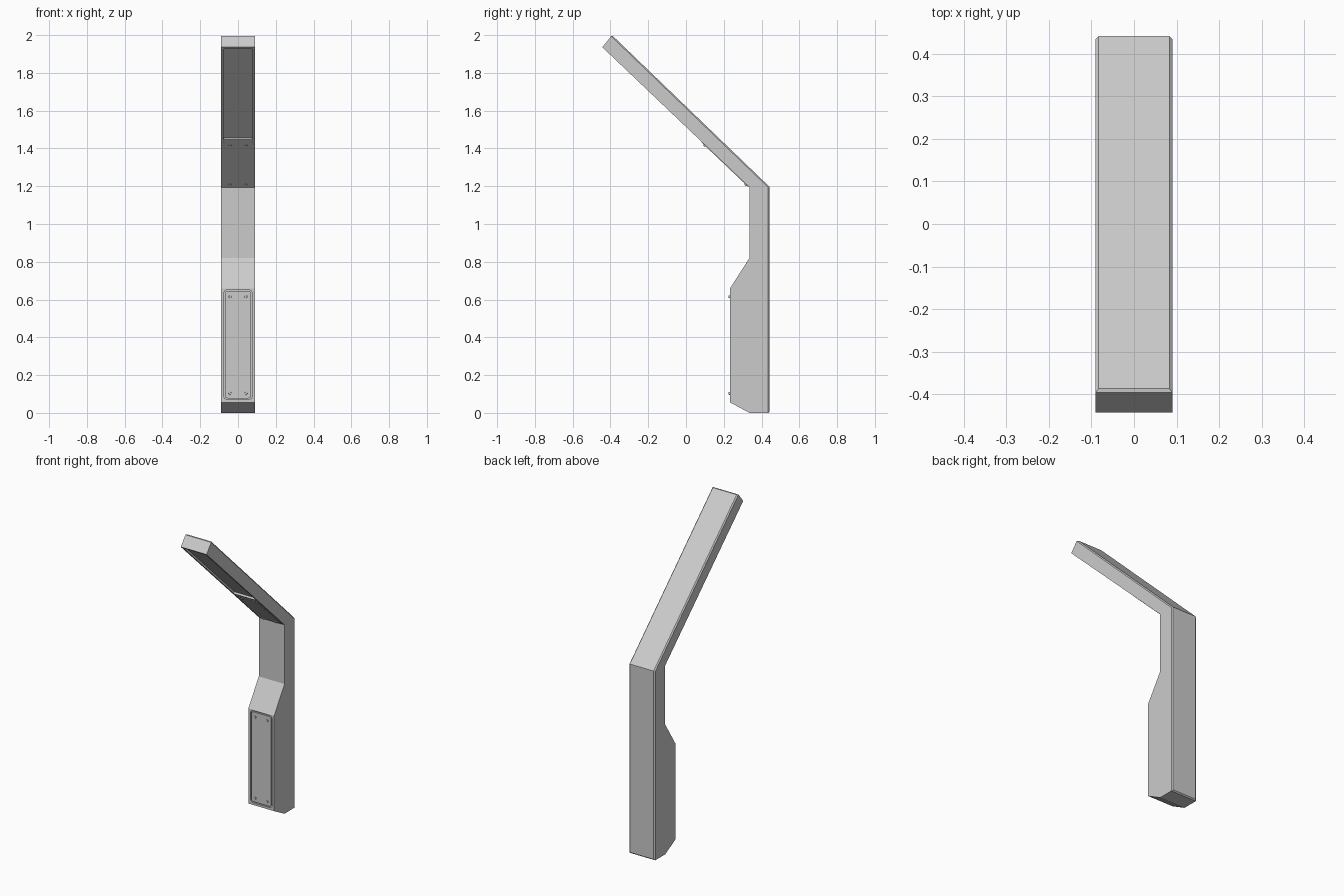
import bpy, bmesh
from math import sin, cos, pi
from mathutils import Matrix, Vector

if "Cube" in bpy.data.objects:
    bpy.data.objects.remove(bpy.data.objects["Cube"])

HALF_W = 0.09
# side outline as (y, z); the first three points form the outer back
OUTLINE = [(0.442, 0), (0.442, 1.197), (-0.392, 2.0), (-0.443, 1.936), (0.336, 1.194),
           (0.336, 0.82), (0.232, 0.658), (0.232, 0.056), (0.336, 0)]


def finish(name, bm, matrix=None):
    bmesh.ops.recalc_face_normals(bm, faces=bm.faces)
    mesh = bpy.data.meshes.new(name)
    bm.to_mesh(mesh)
    bm.free()
    ob = bpy.data.objects.new(name, mesh)
    if matrix:
        ob.matrix_world = matrix
    bpy.context.collection.objects.link(ob)
    return ob


def extrude(bm, points, offset):
    face = bm.faces.new([bm.verts.new(p) for p in points])
    ext = bmesh.ops.extrude_face_region(bm, geom=[face])
    bmesh.ops.translate(bm, vec=offset,
                        verts=[g for g in ext["geom"] if isinstance(g, bmesh.types.BMVert)])


def surface_frame(origin, along):
    # local x = across, y = along the surface, z = outward
    x, u = Vector((1, 0, 0)), Vector(along).normalized()
    m = Matrix((x, u, x.cross(u))).transposed().to_4x4()
    m.translation = origin
    return m


def plate(name, frame, lo, hi, half_w, r, z0, z1):
    pts = []
    for k, (sx, y) in enumerate([(1, hi - r), (-1, hi - r), (-1, lo + r), (1, lo + r)]):
        for i in range(5):
            a = (k + i / 4) * pi / 2
            pts.append((sx * (half_w - r) + r * cos(a), y + r * sin(a), z0))
    bm = bmesh.new()
    extrude(bm, pts, (0, 0, z1 - z0))
    return finish(name, bm, frame)


def bolts(name, frame, x, ys, radius, z0, z1):
    bm = bmesh.new()
    for sx in (-x, x):
        for y in ys:
            bmesh.ops.create_cone(bm, cap_ends=True, segments=12, radius1=radius, radius2=radius * 0.85,
                                  depth=z1 - z0, matrix=Matrix.Translation((sx, y, (z0 + z1) / 2)))
    return finish(name, bm, frame)


def cut(target, cutter):
    cutter.hide_render = True
    mod = target.modifiers.new("recess", 'BOOLEAN')
    mod.operation, mod.solver, mod.object = 'DIFFERENCE', 'EXACT', cutter
    bpy.context.view_layer.objects.active = target
    bpy.ops.object.modifier_apply(modifier=mod.name)
    bpy.data.objects.remove(cutter)


# bent post with chamfered back border
bm = bmesh.new()
extrude(bm, [(-HALF_W, y, z) for y, z in OUTLINE], (2 * HALF_W, 0, 0))
back = {(round(y, 3), round(z, 3)) for y, z in OUTLINE[:3]}
border = []
for e in bm.edges:
    a, b = [(round(v.co.y, 3), round(v.co.z, 3)) for v in e.verts]
    if a in back and b in back and not a == b == OUTLINE[1]:
        border.append(e)
bmesh.ops.bevel(bm, geom=border, offset=0.007, offset_type='OFFSET', segments=1,
                profile=0.5, affect='EDGES')
post = finish("lamp_post", bm)

door = surface_frame((0, 0.232, 0), (0, 0, 1))
arm = surface_frame((0, 0.336, 1.194), (0, -0.779, 0.742))

# recesses for the door and the lamp
cut(post, plate("door_cutter", door, 0.07, 0.652, 0.076, 0.022, -0.01, 0.02))
cut(post, plate("lamp_cutter", arm, 0.367, 1.062, 0.077, 0.006, -0.012, 0.02))

# service door in the base
plate("service_door", door, 0.077, 0.645, 0.069, 0.016, -0.012, 0.0)
bolts("door_bolts", door, 0.042, (0.103, 0.615), 0.008, -0.004, 0.006)

# cover plate on the underside of the arm
plate("arm_cover", arm, 0.008, 0.35, 0.077, 0.006, -0.004, 0.003)
bolts("cover_bolts", arm, 0.042, (0.024, 0.325), 0.008, -0.002, 0.008)
